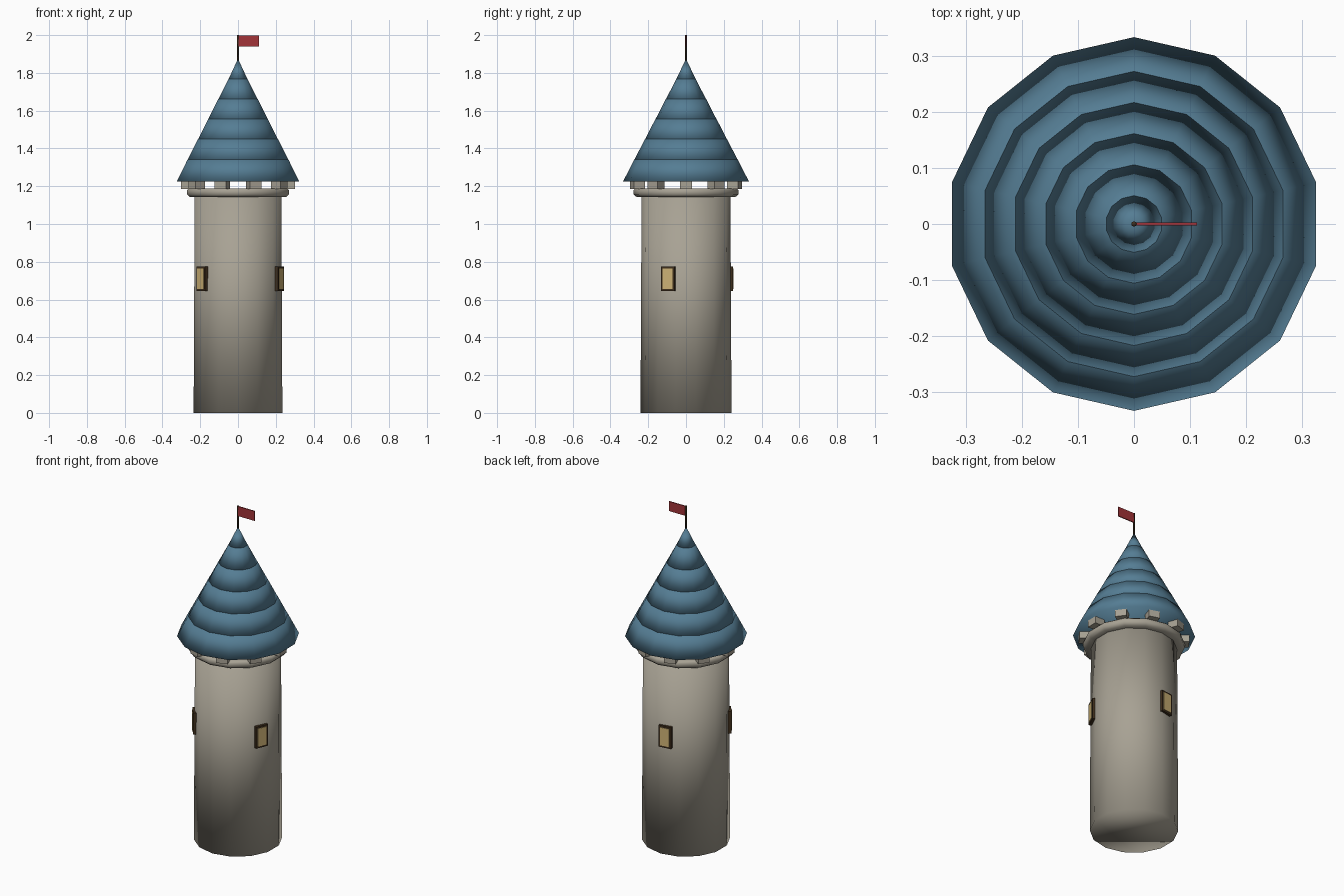
import bpy, bmesh, math
from mathutils import Matrix

if "Cube" in bpy.data.objects:
    bpy.data.objects.remove(bpy.data.objects["Cube"])

SIDES = 14


def material(name, rgb):
    m = bpy.data.materials.new(name)
    m.diffuse_color = (*rgb, 1)
    m.use_nodes = True
    m.node_tree.nodes["Principled BSDF"].inputs["Base Color"].default_value = m.diffuse_color
    return m


STONE = material("warm_stone", (0.39, 0.36, 0.295))
ROOF = material("slate_blue", (0.09, 0.205, 0.295))
GLOW = material("window_yellow", (0.62, 0.45, 0.18))
WOOD = material("dark_wood", (0.05, 0.028, 0.012))
RED = material("flag_red", (0.36, 0.034, 0.04))


def finish(name, bm, mat, smooth=False):
    bmesh.ops.recalc_face_normals(bm, faces=bm.faces)
    me = bpy.data.meshes.new(name)
    bm.to_mesh(me)
    bm.free()
    me.materials.append(mat)
    for p in me.polygons:
        p.use_smooth = smooth
    ob = bpy.data.objects.new(name, me)
    bpy.context.collection.objects.link(ob)
    return ob


def lathe(name, profile, mat, sides=SIDES, smooth=True):
    """Revolve (radius, z) points around z and cap both ends."""
    bm = bmesh.new()
    rings = []
    for r, z in profile:
        if r == 0:
            rings.append([bm.verts.new((0, 0, z))] * sides)
            continue
        angles = [math.pi / 2 + math.tau * k / sides for k in range(sides)]
        rings.append([bm.verts.new((r * math.cos(a), r * math.sin(a), z)) for a in angles])
    for low, high in zip(rings, rings[1:]):
        for k in range(sides):
            n = (k + 1) % sides
            corners = [low[k], low[n], high[n], high[k]]
            bm.faces.new(list(dict.fromkeys(corners)))
    for ring, (r, z) in ((rings[0], profile[0]), (rings[-1], profile[-1])):
        if r > 0:
            bm.faces.new(ring)
    return finish(name, bm, mat, smooth)


def box(name, low, high, mat, angle=0):
    """Box between two corners, turned around the tower axis."""
    bm = bmesh.new()
    bmesh.ops.create_cube(bm, size=1)
    for v in bm.verts:
        v.co = [l + (c + 0.5) * (h - l) for l, h, c in zip(low, high, v.co)]
    bm.transform(Matrix.Rotation(angle, 4, 'Z'))
    return finish(name, bm, mat)


# Tapered wall and the rounded collar at its top
lathe("tower_wall", [(0.241, 0), (0.235, 1.17)], STONE)
lathe("collar", [(0.225, 1.143), (0.262, 1.143), (0.277, 1.157),
                 (0.277, 1.18), (0.268, 1.188), (0.22, 1.188)], STONE)

# Ten battlement blocks carrying the roof
for k in range(10):
    box(f"battlement_{k + 1}", (0.238, -0.032, 1.185), (0.301, 0.032, 1.228),
        STONE, math.tau * k / 10)

# Six overlapping roof tiers
TIERS, RADIUS, BASE, STEP = 6, 0.333, 1.2255, 0.1065
for k in range(TIERS):
    r = RADIUS * (1 - k / TIERS)
    z = BASE + k * STEP
    top = 0 if k == TIERS - 1 else r - RADIUS / TIERS * 1.1 + 0.001
    lathe(f"roof_tier_{k + 1}", [(r, z), (top, z + STEP * 1.1)], ROOF)

# Three windows evenly spaced around the wall
for k in range(3):
    a = math.radians(-23 + 120 * k)
    box(f"window_frame_{k + 1}", (0.21, -0.038, 0.645), (0.247, 0.038, 0.775), WOOD, a)
    box(f"window_pane_{k + 1}", (0.243, -0.028, 0.656), (0.250, 0.028, 0.764), GLOW, a)

# Flagpole and flag
lathe("flagpole", [(0.005, 1.85), (0.005, 2.0)], WOOD, sides=6)
box("flag", (0.003, -0.003, 1.94), (0.112, 0.003, 1.998), RED)
